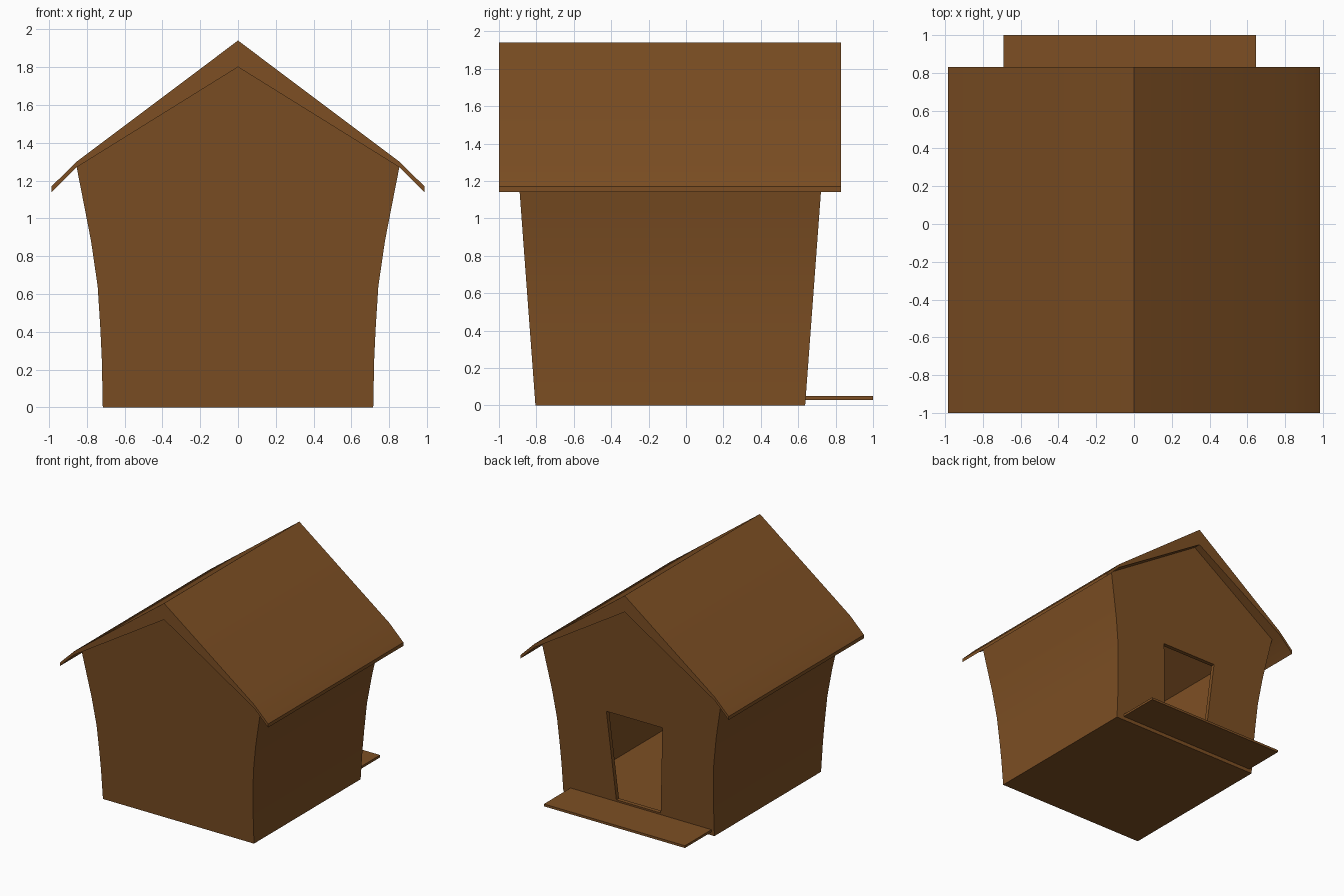
import bpy, bmesh, math

cube = bpy.data.objects.get("Cube")
if cube:
    bpy.data.objects.remove(cube, do_unlink=True)

wood = bpy.data.materials.new("brown_wood")
wood.use_nodes = True
colour = (0.205, 0.078, 0.017, 1)
wood.diffuse_color = colour
wood.node_tree.nodes["Principled BSDF"].inputs["Base Color"].default_value = colour


def prism(name, profile, y_front, y_back):
    """Extrude an x-z profile between two planes whose y depends on z."""
    bm = bmesh.new()
    front = [bm.verts.new((x, y_front(z), z)) for x, z in profile]
    back = [bm.verts.new((x, y_back(z), z)) for x, z in profile]
    bm.faces.new(front)
    bm.faces.new(back[::-1])
    n = len(profile)
    for i in range(n):
        j = (i + 1) % n
        bm.faces.new((front[j], front[i], back[i], back[j]))
    bmesh.ops.recalc_face_normals(bm, faces=bm.faces[:])
    mesh = bpy.data.meshes.new(name)
    bm.to_mesh(mesh)
    bm.free()
    obj = bpy.data.objects.new(name, mesh)
    bpy.context.collection.objects.link(obj)
    mesh.materials.append(wood)
    return obj


def mirrored(half):
    """Close a right-hand half profile; points on the axis are kept once."""
    return half + [(-x, z) for x, z in reversed(half) if x > 0]


def finish(obj):
    """Apply the modifiers and smooth only the gentle bends."""
    bpy.ops.object.select_all(action='DESELECT')
    obj.select_set(True)
    bpy.context.view_layer.objects.active = obj
    bpy.ops.object.convert(target='MESH')
    bpy.ops.object.shade_smooth_by_angle(angle=math.radians(20))


# Hollow house body, flaring out towards the eaves
body_half = [(0.715, 0), (0.72, 0.25), (0.728, 0.42), (0.742, 0.64),
             (0.777, 0.88), (0.81, 1.05), (0.853, 1.27), (0, 1.80)]
body = prism("house_body", mirrored(body_half),
             lambda z: -0.805 - 0.074 * z, lambda z: 0.637 + 0.074 * z)
shell = body.modifiers.new("wall_thickness", 'SOLIDIFY')
shell.thickness = 0.035
shell.offset = -1
shell.use_even_offset = True

# Doorway in the back wall, wider at the top
cutter = prism("doorway_cutter", mirrored([(0.21, 0.065), (0.265, 0.83)]),
               lambda z: 0.45, lambda z: 1.1)
cutter.hide_render = True
cut = body.modifiers.new("doorway", 'BOOLEAN')
cut.operation = 'DIFFERENCE'
cut.solver = 'EXACT'
cut.object = cutter
finish(body)
bpy.data.objects.remove(cutter, do_unlink=True)

# Gable roof, thick at the ridge with thin kicked eaves
roof_outer = [(-0.985, 1.17), (-0.853, 1.30), (0, 1.94), (0.853, 1.30), (0.985, 1.17)]
roof_inner = [(0.985, 1.14), (0.853, 1.27), (0, 1.80), (-0.853, 1.27), (-0.985, 1.14)]
roof = prism("roof", roof_outer + roof_inner, lambda z: -1.0, lambda z: 0.83)
finish(roof)

# Thin porch board below the doorway
porch = prism("porch_board", [(-0.69, 0.03), (0.645, 0.03), (0.645, 0.05), (-0.69, 0.05)],
              lambda z: 0.635, lambda z: 1.0)
